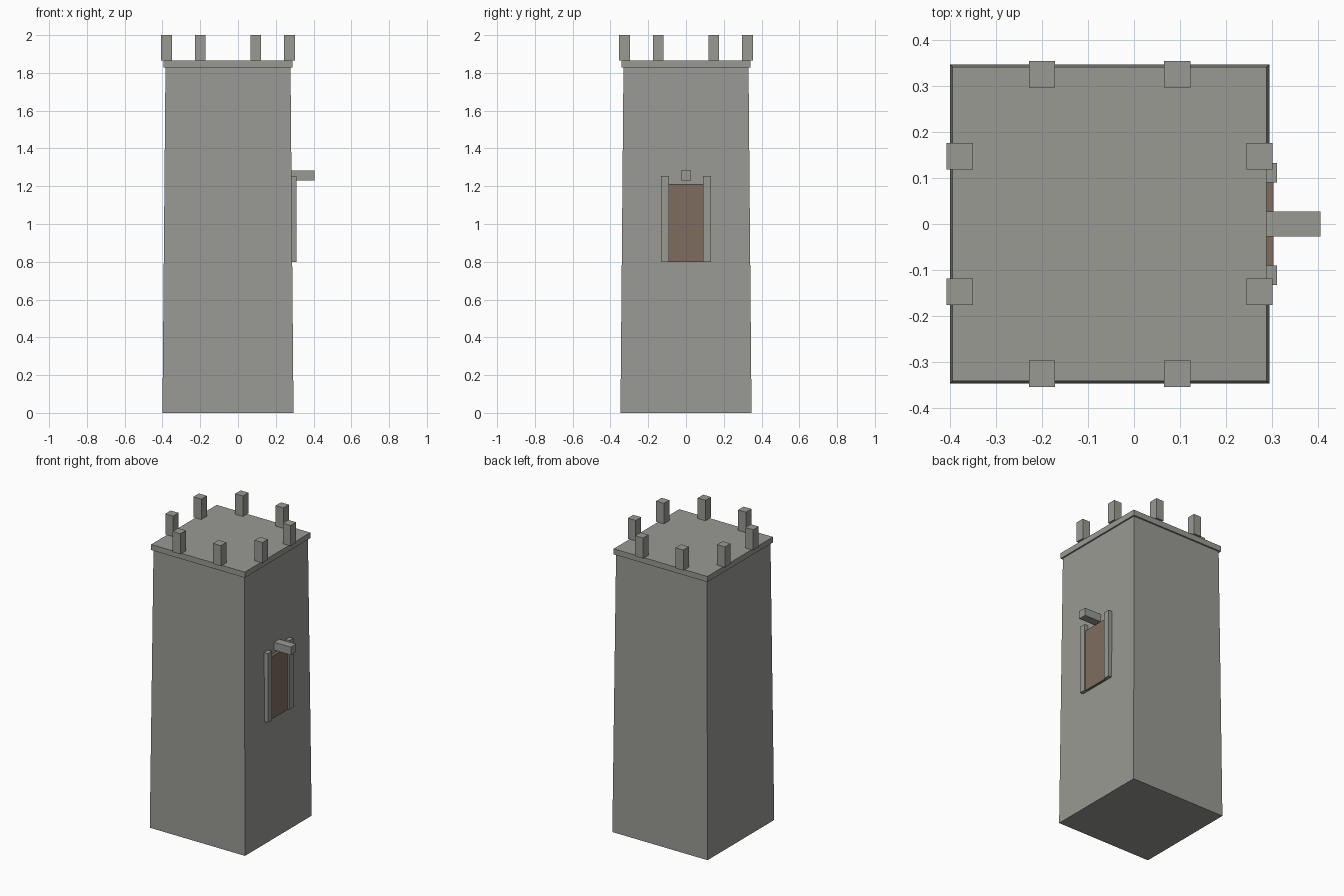
import bpy, bmesh

if "Cube" in bpy.data.objects:
    bpy.data.objects.remove(bpy.data.objects["Cube"])

CX = -0.053  # tower axis; the beam sticks out to +x


def material(name, color):
    m = bpy.data.materials.new(name)
    m.diffuse_color = color
    m.use_nodes = True
    m.node_tree.nodes["Principled BSDF"].inputs["Base Color"].default_value = m.diffuse_color
    return m


stone = material("stone", (0.32, 0.32, 0.295, 1))
wood = material("wood", (0.21, 0.152, 0.112, 1))


def box(name, x, y, z, top_scale=1.0, mat=stone):
    """Box from (min, max) ranges, optionally tapered towards the top."""
    bm = bmesh.new()
    bmesh.ops.create_cube(bm, size=1)
    for v in bm.verts:
        s = top_scale if v.co.z > 0 else 1.0
        v.co.x *= s * (x[1] - x[0])
        v.co.y *= s * (y[1] - y[0])
        v.co.z *= z[1] - z[0]
    me = bpy.data.meshes.new(name)
    bm.to_mesh(me)
    bm.free()
    me.materials.append(mat)
    ob = bpy.data.objects.new(name, me)
    ob.location = [sum(r) / 2 for r in (x, y, z)]
    bpy.context.collection.objects.link(ob)
    return ob


def around(c, half):
    return (c - half, c + half)


# Tapered tower body and roof slab
box("tower_body", around(CX, 0.347), around(0, 0.347), (0, 1.828), 0.331 / 0.347)
box("roof_slab", around(CX, 0.341), around(0, 0.341), (1.828, 1.865))

# Two merlons along each edge
for side in (-1, 1):
    for pos in (-1, 1):
        for dx, dy in ((side * 0.3255, pos * 0.147), (pos * 0.147, side * 0.3255)):
            box("merlon", around(CX + dx, 0.0285), around(dy, 0.0285), (1.865, 2.0))

# Wooden door, jambs and hoist beam on the right face
box("door", (0.27, 0.303), (-0.094, 0.094), (0.8, 1.213), mat=wood)
for side in (-1, 1):
    box("door_jamb", (0.279, 0.311), around(side * 0.1115, 0.0215), (0.8, 1.255))
box("hoist_beam", (0.275, 0.405), around(0, 0.0275), (1.23, 1.282))
